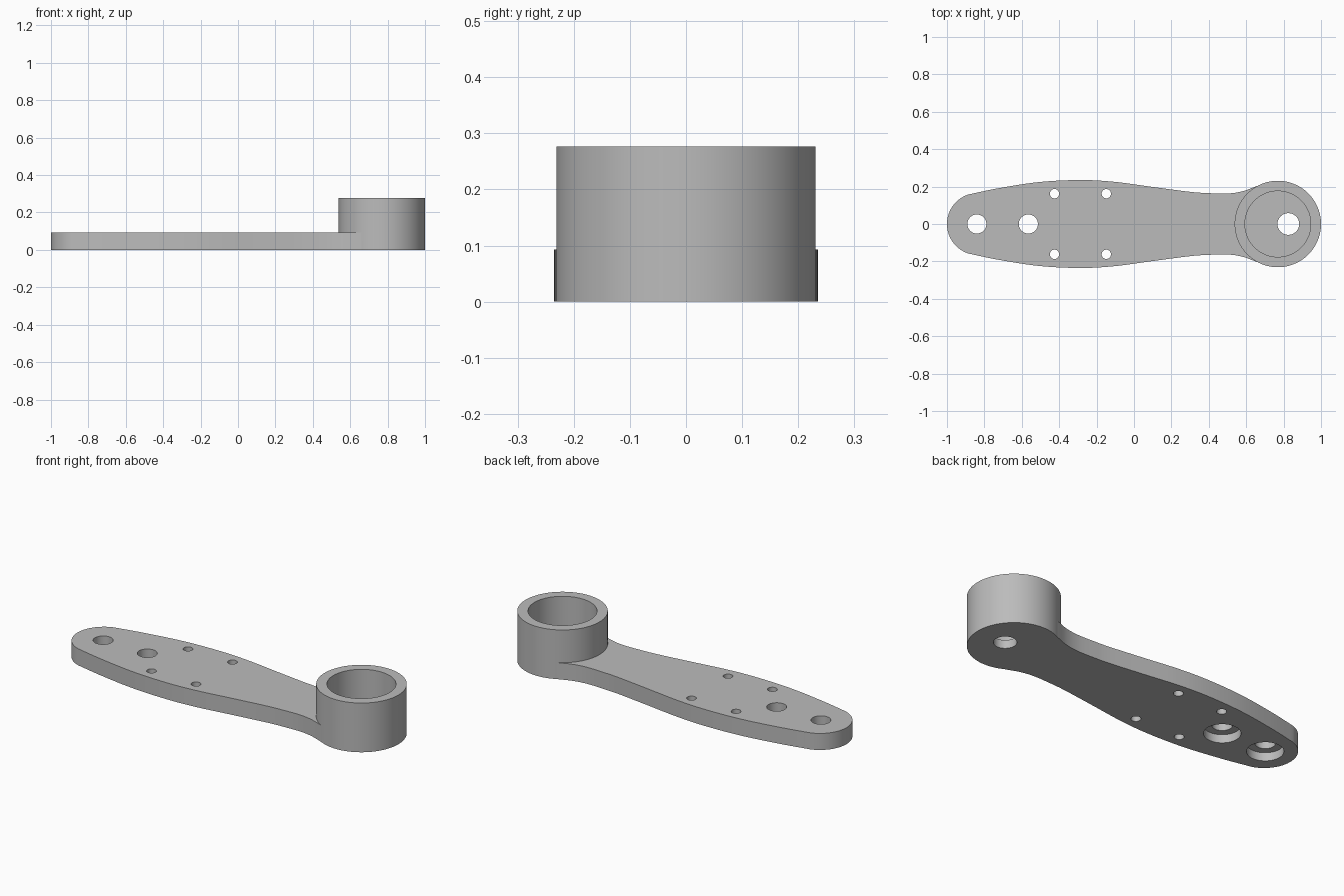
import bpy, bmesh
from math import sin, cos, radians, tau
from mathutils import Vector

cube = bpy.data.objects.get("Cube")
if cube:
    bpy.data.objects.remove(cube, do_unlink=True)

PLATE_H, CUP_H, FLOOR = 0.093, 0.277, 0.046
CUP_X, CUP_R, BORE_R = 0.769, 0.231, 0.176

grey = bpy.data.materials.new("metal_grey")
grey.use_nodes = True
grey.diffuse_color = (0.5, 0.5, 0.5, 1)
grey.node_tree.nodes["Principled BSDF"].inputs["Base Color"].default_value = (0.5, 0.5, 0.5, 1)


def prism(name, outline, z0, z1):
    """Extrude a closed outline between two heights."""
    bm = bmesh.new()
    face = bm.faces.new([bm.verts.new((x, y, z0)) for x, y in outline])
    top = bmesh.ops.extrude_face_region(bm, geom=[face])["geom"]
    verts = [v for v in top if isinstance(v, bmesh.types.BMVert)]
    bmesh.ops.translate(bm, verts=verts, vec=(0, 0, z1 - z0))
    bmesh.ops.recalc_face_normals(bm, faces=bm.faces)
    mesh = bpy.data.meshes.new(name)
    bm.to_mesh(mesh)
    bm.free()
    mesh.materials.append(grey)
    obj = bpy.data.objects.new(name, mesh)
    bpy.context.collection.objects.link(obj)
    return obj


def disc(name, x, y, r, z0, z1, n=48):
    ring = [(x + r * cos(tau * i / n), y + r * sin(tau * i / n)) for i in range(n)]
    return prism(name, ring, z0, z1)


def smooth_path(points, steps=6):
    """Catmull-Rom curve through the points."""
    p = [Vector(q) for q in points]
    p = [2 * p[0] - p[1]] + p + [2 * p[-1] - p[-2]]
    out = []
    for a, b, c, d in zip(p, p[1:], p[2:], p[3:]):
        for s in range(steps):
            t = s / steps
            out.append(0.5 * (2 * b + (c - a) * t + (2 * a - 5 * b + 4 * c - d) * t ** 2
                              + (3 * b - a - 3 * c + d) * t ** 3))
    return [tuple(v) for v in out] + [tuple(p[-2])]


def combine(target, other, operation):
    bpy.context.view_layer.objects.active = target
    mod = target.modifiers.new("combine", "BOOLEAN")
    mod.operation, mod.solver, mod.object = operation, "EXACT", other
    bpy.ops.object.modifier_apply(modifier=mod.name)
    bpy.data.objects.remove(other, do_unlink=True)


# Arm plate: round tip, bulging sides, neck flaring into the cup
TIP_R = 0.166
tip = [(-1 + TIP_R + TIP_R * cos(radians(a)), TIP_R * sin(radians(a))) for a in range(180, 107, -6)]
side = smooth_path([tip[-1], (-0.72, 0.192), (-0.5, 0.225), (-0.28, 0.235), (-0.1, 0.225),
                    (0.1, 0.198), (0.3, 0.172), (0.4, 0.165), (0.5, 0.163), (0.58, 0.175),
                    (0.66, 0.204)])
half = tip[:-1] + side + [(CUP_X, 0.15)]
arm = prism("crank_arm", half + [(x, -y) for x, y in reversed(half[1:])], 0, PLATE_H)

# Cup standing on the end of the arm
combine(arm, disc("cup", CUP_X, 0, CUP_R, 0, CUP_H, 96), "UNION")
combine(arm, disc("cup_bore", CUP_X, 0, BORE_R, FLOOR, 1, 96), "DIFFERENCE")
combine(arm, disc("cup_floor_hole", 0.825, 0, 0.058, -1, 0.15), "DIFFERENCE")

# Two holes counterbored from below
for x in (-0.84, -0.565):
    combine(arm, disc("bolt_hole", x, 0, 0.051, -1, 1), "DIFFERENCE")
    combine(arm, disc("counterbore", x, 0, 0.092, -1, FLOOR), "DIFFERENCE")

# Four small screw holes
for x in (-0.425, -0.148):
    for y in (-0.162, 0.162):
        combine(arm, disc("screw_hole", x, y, 0.025, -1, 1, 32), "DIFFERENCE")

bpy.ops.object.select_all(action="DESELECT")
arm.select_set(True)
bpy.context.view_layer.objects.active = arm
bpy.ops.object.shade_smooth_by_angle(angle=radians(30))
